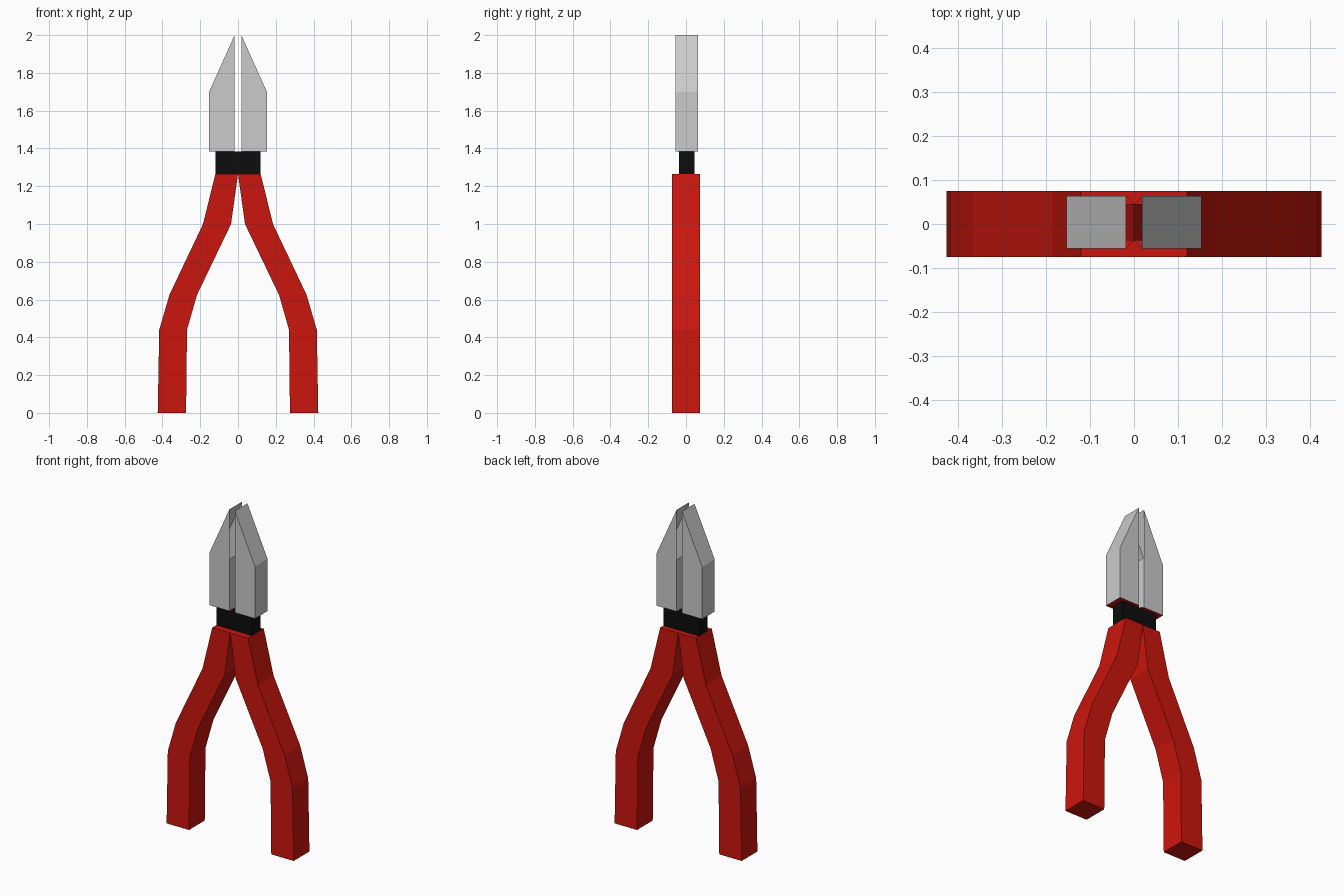
import bpy, bmesh

if "Cube" in bpy.data.objects:
    bpy.data.objects.remove(bpy.data.objects["Cube"])


def material(name, rgb):
    m = bpy.data.materials.new(name)
    m.diffuse_color = (*rgb, 1)
    m.use_nodes = True
    m.node_tree.nodes["Principled BSDF"].inputs["Base Color"].default_value = m.diffuse_color
    return m


RED = material("red_grip", (0.60, 0.008, 0.004))
BLACK = material("black_neck", (0.004, 0.004, 0.004))


def loft(name, stations, mat=None, cap=False, open_inner=()):
    """Loft rectangles (z, x_in, x_out, y_min, y_max), mirrored over x."""
    bm = bmesh.new()
    for side in (1, -1):
        rings = []
        for z, xi, xo, y0, y1 in stations:
            corners = [(xi, y0), (xo, y0), (xo, y1), (xi, y1)]
            rings.append([bm.verts.new((side * x, y, z)) for x, y in corners])
        for i, (a, b) in enumerate(zip(rings, rings[1:])):
            for k in range(4):
                if k == 3 and i in open_inner:
                    continue
                n = (k + 1) % 4
                quad = [a[k], a[n], b[n], b[k]]
                bm.faces.new(quad if side == 1 else quad[::-1])
        if cap:
            bm.faces.new(rings[0][::-1] if side == 1 else rings[0])
    bmesh.ops.remove_doubles(bm, verts=bm.verts, dist=0.0001)
    me = bpy.data.meshes.new(name)
    bm.to_mesh(me)
    bm.free()
    ob = bpy.data.objects.new(name, me)
    bpy.context.collection.objects.link(ob)
    if mat:
        me.materials.append(mat)
    return ob


H = (-0.075, 0.075)   # handle depth
N = (-0.036, 0.044)   # neck depth
J = (-0.056, 0.064)   # jaw depth

# Bent handles, ending in a ledge around the neck
loft("handles", [
    (0.0, 0.275, 0.425, *H),
    (0.44, 0.27, 0.417, *H),
    (0.625, 0.217, 0.363, *H),
    (1.0, 0.037, 0.185, *H),
    (1.265, 0.0, 0.12, *H),
    (1.265, 0.0, 0.12, *N),
], RED, cap=True, open_inner=(4,))

# Narrow black neck, open between the halves
loft("neck", [
    (1.265, 0.0, 0.12, *N),
    (1.385, 0.0, 0.12, *N),
], BLACK, open_inner=(0,))

# Red underside of the jaws
loft("jaw_underside", [
    (1.385, 0.0, 0.12, *N),
    (1.385, 0.018, 0.153, *J),
], RED, open_inner=(0,))

# Tapered jaws, hollow on the inside near the tips
loft("jaws", [
    (1.385, 0.018, 0.153, *J),
    (1.70, 0.018, 0.153, *J),
    (2.0, 0.018, 0.018, *J),
], open_inner=(1,))
